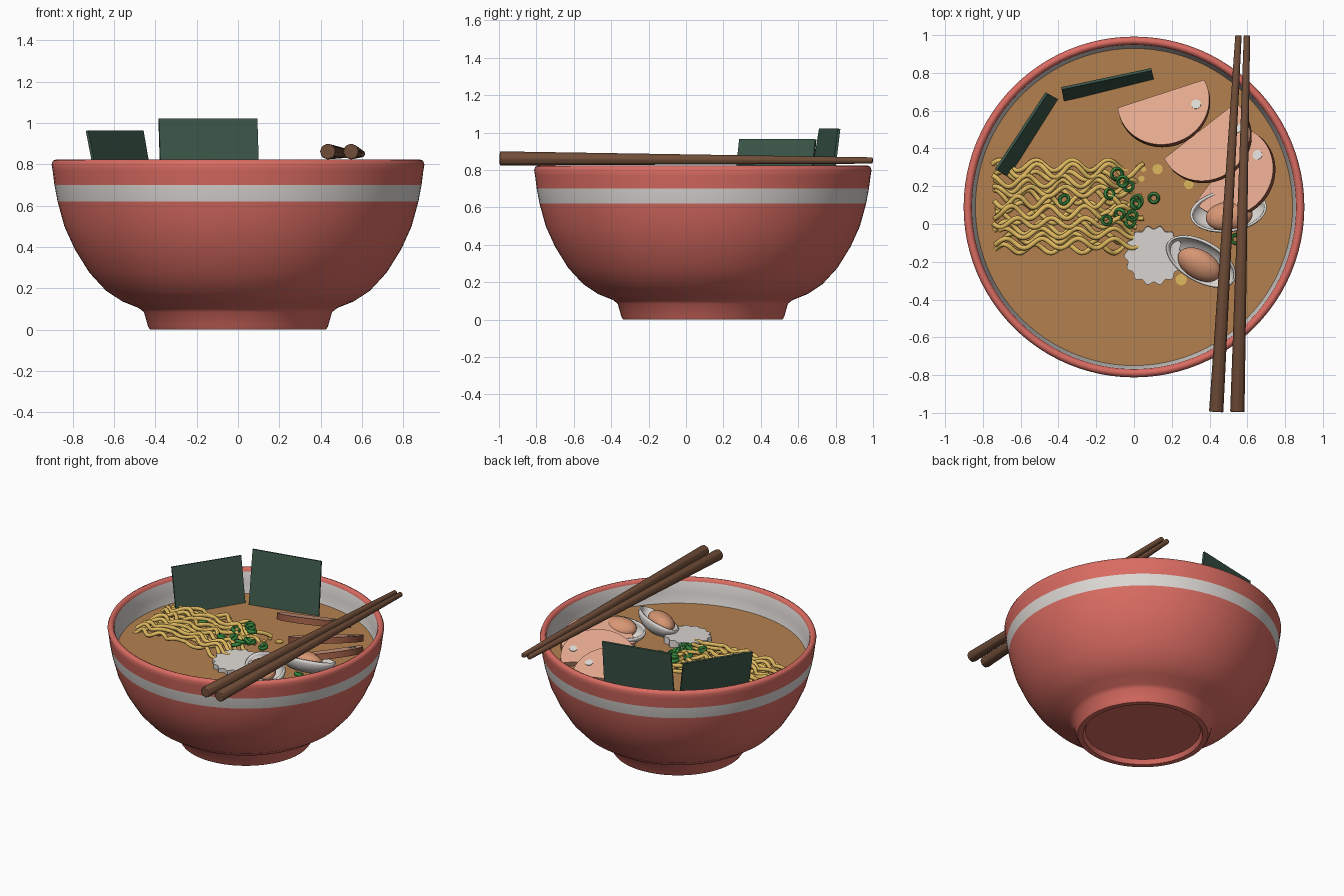
import bpy, bmesh, math, random
from mathutils import Matrix, Vector

if "Cube" in bpy.data.objects:
    bpy.data.objects.remove(bpy.data.objects["Cube"])

random.seed(4)
CY = 0.09          # bowl centre in y
SOUP_Z = 0.65


def mat(name, r, g, b):
    m = bpy.data.materials.new(name)
    lin = [((c / 255 + 0.055) / 1.055) ** 2.4 for c in (r, g, b)]
    m.diffuse_color = (*lin, 1)
    m.use_nodes = True
    m.node_tree.nodes["Principled BSDF"].inputs["Base Color"].default_value = m.diffuse_color
    return m


RED = mat("red glaze", 218, 108, 98)
WHITE = mat("white", 220, 216, 212)
BROTH = mat("broth", 180, 128, 79)
NOODLE = mat("noodle yellow", 222, 184, 95)
NORI = mat("seaweed green", 60, 88, 75)
PORK = mat("pork pink", 228, 168, 141)
RIND = mat("pork rind", 142, 84, 62)
ONION = mat("onion green", 52, 135, 62)
WOOD = mat("dark wood", 112, 77, 56)
MEAT = mat("clam meat", 215, 150, 116)


def finish(name, bm, mats, angle=35, matrix=None):
    bmesh.ops.recalc_face_normals(bm, faces=bm.faces)
    me = bpy.data.meshes.new(name)
    bm.to_mesh(me)
    bm.free()
    for m in mats:
        me.materials.append(m)
    me.shade_smooth()
    me.set_sharp_from_angle(angle=math.radians(angle))
    ob = bpy.data.objects.new(name, me)
    bpy.context.collection.objects.link(ob)
    if matrix:
        ob.matrix_world = matrix
    return ob


def place(x, y, z, turn=0, tilt=0, roll=0):
    return (Matrix.Translation((x, y, z)) @ Matrix.Rotation(math.radians(turn), 4, 'Z')
            @ Matrix.Rotation(math.radians(tilt), 4, 'X') @ Matrix.Rotation(math.radians(roll), 4, 'Y'))


def prism(bm, pts, h):
    """Closed outline in xy, extruded up by h."""
    f = bm.faces.new([bm.verts.new((x, y, 0)) for x, y in pts])
    ext = bmesh.ops.extrude_face_region(bm, geom=[f])['geom']
    bmesh.ops.translate(bm, verts=[v for v in ext if isinstance(v, bmesh.types.BMVert)], vec=(0, 0, h))


def circle(r, n):
    return [(r * math.cos(2 * math.pi * i / n), r * math.sin(2 * math.pi * i / n)) for i in range(n)]


# bowl: one lathed profile, stripe and lining coloured by section
profile = [(0, .03), (.375, .03), (.39, 0), (.425, 0), (.435, .015), (.455, .085), (.48, .105),
           (.56, .137), (.64, .19), (.72, .277), (.79, .39), (.84, .50), (.873, .62), (.888, .70),
           (.897, .77), (.902, .80), (.895, .818), (.88, .824), (.866, .818), (.858, .80),
           (.85, .72), (.838, .64), (.79, .50), (.60, .22), (0, .12)]
N = 96
bm = bmesh.new()
rings = [[bm.verts.new((r * math.cos(2 * math.pi * i / N), CY + r * math.sin(2 * math.pi * i / N), z))
          for i in range(N)] for r, z in profile]
for k in range(len(rings) - 1):
    for i in range(N):
        j = (i + 1) % N
        f = bm.faces.new((rings[k][i], rings[k][j], rings[k + 1][j], rings[k + 1][i]))
        f.material_index = 1 if k == 12 or k >= 19 else 0
bmesh.ops.remove_doubles(bm, verts=bm.verts, dist=1e-5)
bmesh.ops.dissolve_degenerate(bm, edges=bm.edges, dist=1e-6)
finish("bowl", bm, [RED, WHITE], 50)

# soup surface
bm = bmesh.new()
prism(bm, circle(.842, N), .02)
finish("soup", bm, [BROTH], matrix=place(0, CY, SOUP_Z - .02))


# noodles: wavy strands in two layers
cu = bpy.data.curves.new("noodle_path", 'CURVE')
cu.dimensions = '3D'
cu.bevel_depth = .0135
cu.bevel_resolution = 2
cu.use_fill_caps = True
for s in range(17):
    top = s % 2
    y0 = -.13 + .44 * s / 16
    x0, x1 = -.75 + random.uniform(0, .04), random.uniform(-.06, .06)
    ph, wl, amp = random.uniform(0, 6.28), random.uniform(.16, .2), random.uniform(.022, .036)
    sp = cu.splines.new('POLY')
    n = 60
    sp.points.add(n)
    for i in range(n + 1):
        t = i / n
        x = x0 + (x1 - x0) * t
        w = 2 * math.pi * x / wl + ph
        droop = max(0, t - .88) * .3 + max(0, .06 - t) * .4
        z = SOUP_Z + .018 + .028 * top + .008 * math.sin(w * 1.3) - droop
        z += .02 * math.sin(math.pi * t)
        sp.points[i].co = (x, y0 + amp * math.sin(w), z, 1)
tmp = bpy.data.objects.new("noodle_path", cu)
bpy.context.collection.objects.link(tmp)
bpy.context.view_layer.update()
me = bpy.data.meshes.new_from_object(tmp)
bpy.data.objects.remove(tmp)
me.materials.clear()
bm = bmesh.new()
bm.from_mesh(me)
for f in bm.faces:
    f.material_index = 0
finish("noodles", bm, [NOODLE], 60)


# seaweed sheets from bottom and top edges
def sheet(name, b0, b1, t1, t0, th=.014):
    p = [Vector(v) for v in (b0, b1, t1, t0)]
    nrm = (p[1] - p[0]).cross(p[3] - p[0]).normalized() * th
    bm = bmesh.new()
    a = [bm.verts.new(v) for v in p]
    b = [bm.verts.new(v - nrm) for v in p]
    bm.faces.new(a)
    bm.faces.new(b[::-1])
    for i in range(4):
        j = (i + 1) % 4
        bm.faces.new((a[j], a[i], b[i], b[j]))
    finish(name, bm, [NORI])


sheet("seaweed_back", (-.368, .638, .57), (.108, .757, .57), (.094, .812, 1.022), (-.382, .711, 1.022))
sheet("seaweed_left", (-.645, .24, .55), (-.386, .651, .55), (-.457, .69, .965), (-.725, .284, .965))

# pork slices: rounded D shapes fanned out, curved edge raised
for k, (x, y, z, turn) in enumerate([(.16, .635, .665, 18), (.385, .45, .66, 38), (.515, .27, .655, 53)]):
    r, flat = .245, .045
    a0 = math.asin(flat / r)
    pts = []
    for i in range(41):
        a = math.pi - a0 + (math.pi + 2 * a0) * i / 40
        pts.append((r * math.cos(a), r * math.sin(a)))
    bm = bmesh.new()
    prism(bm, pts, .042)
    bm.normal_update()
    for f in bm.faces:
        c = f.calc_center_median()
        f.material_index = 1 if abs(f.normal.z) < .5 and c.y < flat - .003 else 0
    m = place(x, y, z, turn, -22)
    finish(f"pork_slice_{k + 1}", bm, [PORK, RIND], matrix=m)
    bm = bmesh.new()
    prism(bm, circle(.026, 16), .005)
    finish(f"pork_fat_{k + 1}", bm, [WHITE], matrix=m @ Matrix.Translation((.16, -.075, .041)))

# scalloped fish cake
bm = bmesh.new()
pts = []
for i in range(112):
    a = 2 * math.pi * i / 112
    r = .149 + .009 * math.cos(14 * a)
    pts.append((r * math.cos(a), r * math.sin(a)))
prism(bm, pts, .05)
finish("fish_cake", bm, [WHITE], matrix=place(.105, -.165, .64, 0, 3))


# clams: open half shell with meat
def ellipsoid(size, half=False):
    bm = bmesh.new()
    bmesh.ops.create_uvsphere(bm, u_segments=32, v_segments=16, radius=1)
    if half:
        bmesh.ops.delete(bm, geom=[v for v in bm.verts if v.co.z > .01], context='VERTS')
    bmesh.ops.scale(bm, verts=bm.verts, vec=size)
    return bm


for k, (x, y, turn, tilt) in enumerate([(.50, .07, 8, -16), (.355, -.20, -30, 22)]):
    m = place(x, y, .725, turn, tilt)
    shell = finish(f"clam_shell_{k + 1}", ellipsoid((.205, .115, .1), True), [WHITE], matrix=m)
    sol = shell.modifiers.new("thickness", 'SOLIDIFY')
    sol.thickness = .012
    finish(f"clam_meat_{k + 1}", ellipsoid((.125, .08, .06)), [MEAT],
           matrix=m @ Matrix.Translation((.0, -.025, -.015)))

# onion rings
spots = [(-.09, .265, .72), (-.03, .20, .72), (-.13, .16, .72), (-.37, .13, .72), (.105, .137, .67),
         (.01, .105, .70), (-.02, .01, .70), (-.145, .02, .72), (.54, -.08, .67), (-.075, .055, .72),
         (-.06, .225, .73), (.015, .12, .685), (-.01, .045, .71)]
for k, (x, y, z) in enumerate(spots):
    R, r, U, V = random.uniform(.023, .029), .009, 20, 8
    bm = bmesh.new()
    vs = [[bm.verts.new(((R + r * math.cos(2 * math.pi * v / V)) * math.cos(2 * math.pi * u / U),
                         (R + r * math.cos(2 * math.pi * v / V)) * math.sin(2 * math.pi * u / U),
                         r * 1.4 * math.sin(2 * math.pi * v / V))) for v in range(V)] for u in range(U)]
    for u in range(U):
        for v in range(V):
            u2, v2 = (u + 1) % U, (v + 1) % V
            bm.faces.new((vs[u][v], vs[u2][v], vs[u2][v2], vs[u][v2]))
    finish(f"onion_ring_{k + 1}", bm, [ONION], 60,
           place(x, y, z, 0, random.uniform(-25, 25), random.uniform(-25, 25)))

# oil drops on the broth
for k, (x, y, r) in enumerate([(.125, .29, .027), (.29, .21, .025), (.04, .24, .016), (.25, -.295, .03),
                               (.05, .29, .014)]):
    bm = bmesh.new()
    prism(bm, circle(r, 20), .006)
    finish(f"oil_drop_{k + 1}", bm, [NOODLE], matrix=place(x, y, SOUP_Z))

# chopsticks: tapered, resting on the rim
for k, (xa, xb) in enumerate([(.435, .553), (.547, .598)]):
    a, b = Vector((xa, -.995, .862)), Vector((xb, .998, .851))
    bm = bmesh.new()
    bmesh.ops.create_cone(bm, cap_ends=True, segments=8, radius1=.039, radius2=.018, depth=(b - a).length)
    rot = (b - a).to_track_quat('Z', 'Y').to_matrix().to_4x4()
    ob = finish(f"chopstick_{k + 1}", bm, [WOOD], 50, Matrix.Translation((a + b) / 2) @ rot)
    bev = ob.modifiers.new("soft_ends", 'BEVEL')
    bev.width = .005
    bev.segments = 2
